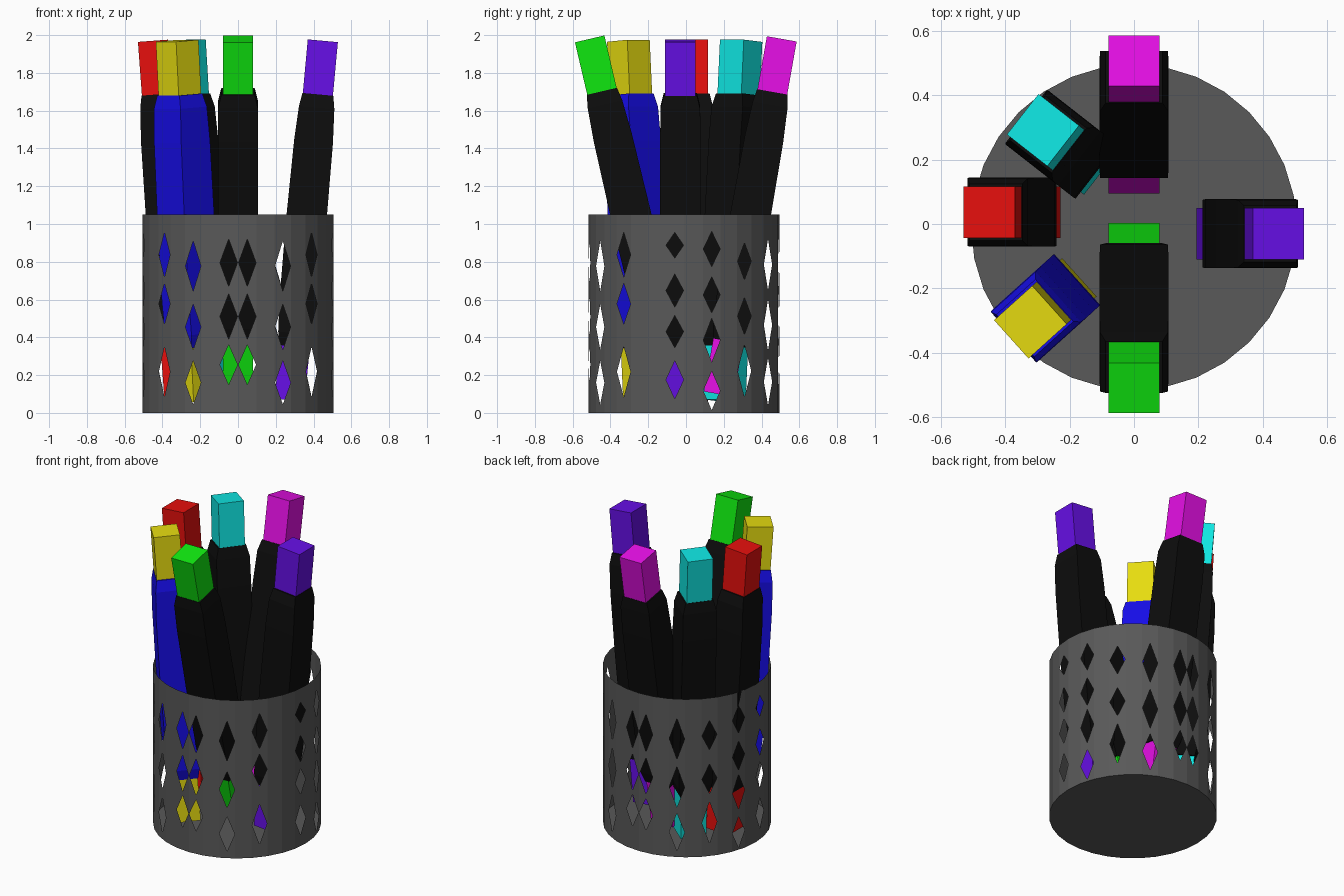
import bpy, bmesh, math
from mathutils import Vector

if "Cube" in bpy.data.objects:
    bpy.data.objects.remove(bpy.data.objects["Cube"])

CY, R, H, SIDES = -0.01, 0.506, 1.05, 32


def material(name, rgb):
    m = bpy.data.materials.new(name)
    m.diffuse_color = (*rgb, 1)
    m.use_nodes = True
    m.node_tree.nodes["Principled BSDF"].inputs["Base Color"].default_value = m.diffuse_color
    return m


def add_object(name, bm, mat):
    bmesh.ops.remove_doubles(bm, verts=bm.verts, dist=1e-5)
    me = bpy.data.meshes.new(name)
    bm.to_mesh(me)
    bm.free()
    me.materials.append(mat)
    ob = bpy.data.objects.new(name, me)
    bpy.context.collection.objects.link(ob)
    return ob


# Diamond holes (top, bottom) for the right half, keyed by wall panel; mirrored to the left
rows_mid = [(.92, .67), (.63, .39), (.36, .15)]
holes = {
    -8: rows_mid,
    -6: [(.91, .645), (.575, .335), (.275, .045)],
    -4: [(.955, .72), (.685, .47), (.35, .085)],
    -1: [(.955, .82), (.735, .56), (.515, .345), (.275, .075)],
    1: [(.96, .775), (.72, .53), (.50, .27), (.22, .015)],
    3: [(.90, .705), (.61, .415), (.36, .085)],
    5: [(.92, .65), (.60, .33), (.29, .04)],
    7: rows_mid,
}
panels = {}
for k, rows in holes.items():
    panels[k % SIDES] = rows
    panels[(15 - k) % SIDES] = rows


# Cup: thin faceted wall with cut-out panels, flat floor
def build_cup():
    bm = bmesh.new()
    ring = [Vector((R * math.cos(math.tau * i / SIDES),
                    CY + R * math.sin(math.tau * i / SIDES), 0)) for i in range(SIDES)]

    def face(a, b, pts):
        bm.faces.new([bm.verts.new(a.lerp(b, u) + Vector((0, 0, z))) for u, z in pts])

    for i in range(SIDES):
        a, b = ring[i], ring[(i + 1) % SIDES]
        if i not in panels:
            face(a, b, [(0, 0), (1, 0), (1, H), (0, H)])
            continue
        # two halves of the panel, meeting between the diamonds
        left, right = [], []
        for top, bottom in panels[i]:
            mid = (top + bottom) / 2
            left += [(.5, top), (.03, mid), (.5, bottom)]
            right += [(.5, top), (.97, mid), (.5, bottom)]
        face(a, b, [(0, 0)] + [(.5, 0)] + left[::-1] + [(.5, H), (0, H)])
        face(a, b, [(1, 0), (1, H), (.5, H)] + right + [(.5, 0)])
    bm.faces.new([bm.verts.new(p) for p in reversed(ring)])
    add_object("pencil_cup", bm, material("cup_grey", (.1, .1, .1)))


# Square loft along a leaning axis: sections are (distance, radial half, sideways half)
def loft(name, base, axes, sections, mat):
    d, r, t = axes
    bm = bmesh.new()
    loops = [[bm.verts.new(base + d * s + r * (p * hr) + t * (q * ht))
              for p, q in ((1, 1), (-1, 1), (-1, -1), (1, -1))] for s, hr, ht in sections]
    for lo, hi in zip(loops, loops[1:]):
        for j in range(4):
            n = (j + 1) % 4
            bm.faces.new((lo[j], lo[n], hi[n], hi[j]))
    bm.faces.new(loops[0][::-1])
    bm.faces.new(loops[-1])
    bmesh.ops.recalc_face_normals(bm, faces=bm.faces)
    add_object(name, bm, mat)


LENGTH, CAP = 1.91, .285
half = [(CAP, .082, .088), (CAP + .07, .094, .105), (CAP + .25, .103, .107),
        (LENGTH / 2, .107, .107)]
SLEEVE = half + [(LENGTH - s, a, b) for s, a, b in half[2::-1]]
CORE = [(0, .08, .08), (LENGTH, .08, .08)]


# Marker: coloured core showing at both ends of a wider sleeve
def marker(name, top, foot, angle, rgb, sleeve_mat, height=1.97):
    a = math.radians(angle)
    tip = Vector((*top, height))
    d = (tip - Vector((*foot, .08))).normalized()
    r = Vector((math.cos(a), math.sin(a), 0))
    r = (r - d * r.dot(d)).normalized()
    axes, base = (d, r, d.cross(r)), tip - d * LENGTH
    loft(name + "_marker_ends", base, axes, CORE, material(name, rgb))
    loft(name + "_marker_sleeve", base, axes, SLEEVE, sleeve_mat)


build_cup()
black = material("sleeve_black", (.004, .004, .004))
blue = material("sleeve_blue", (.008, .004, .8))
marker("green", (0, -.51), (0, -.065), 270, (.005, .8, .005), black, 1.98)
marker("magenta", (0, .507), (0, .17), 90, (.8, .005, .8), black, 1.98)
marker("purple", (.449, -.03), (.275, -.03), 0, (.135, .005, .8), black)
marker("red", (-.45, .037), (-.31, .037), 180, (.8, .005, .004), black)
marker("cyan", (-.283, .292), (-.17, .204), 142, (.005, .8, .77), black)
marker("yellow", (-.322, -.305), (-.23, -.22), 222, (.8, .72, .005), blue)
